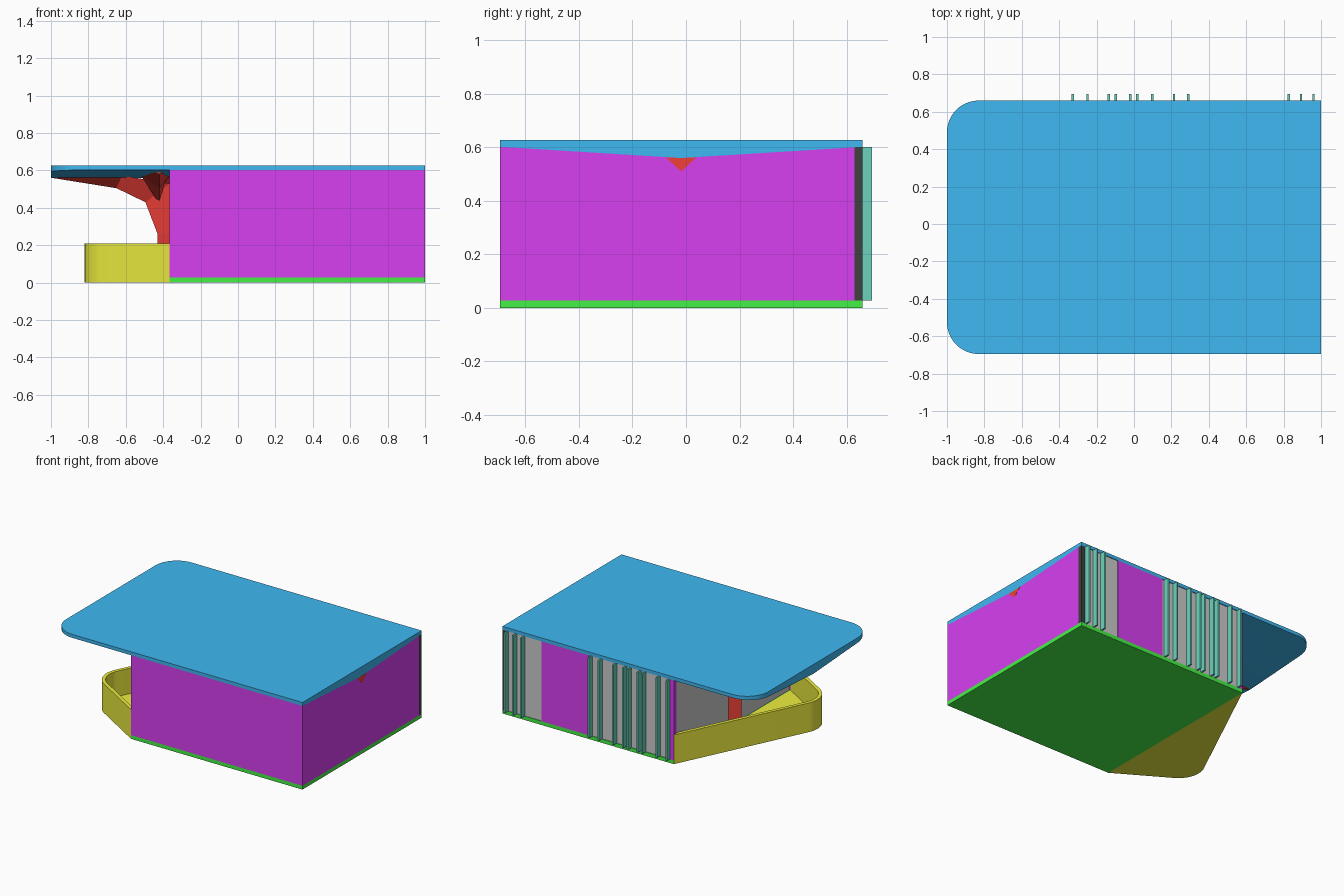
import bpy, bmesh, math
from mathutils import Vector

if "Cube" in bpy.data.objects:
    bpy.data.objects.remove(bpy.data.objects["Cube"])

Y0, Y1, YC = -0.695, 0.66, -0.018      # front, back and ridge line
XL, FLOOR, EAVE, RIDGE, TOP = -0.365, 0.027, 0.602, 0.56, 0.627


def mat(name, rgb):
    m = bpy.data.materials.new(name)
    m.diffuse_color = (*rgb, 1)
    m.use_nodes = True
    m.node_tree.nodes["Principled BSDF"].inputs["Base Color"].default_value = m.diffuse_color
    return m


BLUE = mat("blue", (0.05, 0.48, 0.88))
PURPLE = mat("purple", (0.68, 0.05, 0.88))
GREEN = mat("green", (0.06, 0.88, 0.06))
YELLOW = mat("yellow", (0.85, 0.85, 0.05))
RED = mat("red", (0.88, 0.05, 0.04))
TEAL = mat("teal", (0.15, 0.65, 0.5))
BLACK = mat("black", (0.05, 0.05, 0.05))


def build(name, verts, faces, material=None, smooth=False):
    bm = bmesh.new()
    vs = [bm.verts.new(v) for v in verts]
    for f in faces:
        bm.faces.new([vs[i] for i in f])
    bmesh.ops.recalc_face_normals(bm, faces=bm.faces)
    me = bpy.data.meshes.new(name)
    bm.to_mesh(me)
    bm.free()
    ob = bpy.data.objects.new(name, me)
    bpy.context.collection.objects.link(ob)
    if material:
        me.materials.append(material)
    if smooth:
        bpy.ops.object.select_all(action='DESELECT')
        ob.select_set(True)
        bpy.context.view_layer.objects.active = ob
        bpy.ops.object.shade_smooth_by_angle(angle=math.radians(30))
    return ob


def loft(name, rings, material=None, smooth=False):
    """Skin equal-length closed rings and cap both ends."""
    n = len(rings[0])
    faces = [range(n), range((len(rings) - 1) * n, len(rings) * n)]
    for k in range(len(rings) - 1):
        for i in range(n):
            j = (i + 1) % n
            faces.append((k * n + i, k * n + j, k * n + n + j, k * n + n + i))
    return build(name, [p for r in rings for p in r], faces, material, smooth)


def box(name, x0, x1, y0, y1, z0, z1, material=None):
    plan = [(x0, y0), (x1, y0), (x1, y1), (x0, y1)]
    return loft(name, [[(x, y, z) for x, y in plan] for z in (z0, z1)], material)


def underside(y):
    edge = Y0 if y < YC else Y1
    return RIDGE + (EAVE - RIDGE) * (y - YC) / (edge - YC)


def gable(name, x0, x1, y0, y1, material=None):
    """Cross wall whose top follows the roof's V underside."""
    prof = [(y0, FLOOR), (y1, FLOOR), (y1, underside(y1)), (YC, RIDGE), (y0, underside(y0))]
    return loft(name, [[(x, y, z) for y, z in prof] for x in (x0, x1)], material)


def fillet(a, c, b, r, n=16):
    """Points from a to b around corner c, rounded with radius r."""
    a, b, c = Vector(a), Vector(b), Vector(c)
    u, v = (a - c).normalized(), (b - c).normalized()
    half = u.angle(v) / 2
    p, q = c + u * r / math.tan(half), c + v * r / math.tan(half)
    o = c + (u + v).normalized() * r / math.sin(half)
    arc = []
    for i in range(n + 1):
        d = p.lerp(q, i / n) - o
        arc.append(o + d.normalized() * r)
    return [a] + arc + [b]


# Roof: flat top, V underside, two rounded corners
half1 = fillet((1, Y0), (-1, Y0), (-1, YC), 0.17)
half2 = fillet((-1, YC), (-1, Y1), (1, Y1), 0.17)
plan = half1 + half2[1:] + [Vector((1, YC))]
n, m = len(plan), len(half1) - 1
roof_v = [(p.x, p.y, underside(p.y)) for p in plan] + [(p.x, p.y, TOP) for p in plan]
roof_f = [(i, (i + 1) % n, (i + 1) % n + n, i + n) for i in range(n)]
roof_f += [range(n, 2 * n), list(range(m + 1)) + [n - 1], range(m, n)]
build("roof", roof_v, roof_f, BLUE, True)

# Floor slab and solid walls
box("floor_slab", XL, 1, Y0, Y1, 0, FLOOR, GREEN)
box("front_wall", XL, 1, Y0, Y0 + 0.03, FLOOR, EAVE, PURPLE)
gable("right_wall", 0.97, 1, Y0 + 0.03, 0.63, PURPLE)
box("back_wall_panel", 0.31, 0.69, 0.63, Y1, FLOOR, EAVE, PURPLE)
box("back_wall_end", XL, -0.335, 0.63, Y1, FLOOR, EAVE, PURPLE)
box("corner_post", 0.97, 1, 0.63, Y1, FLOOR, EAVE, BLACK)

# Glazing
box("back_glass_wide", -0.335, 0.31, 0.64, 0.655, FLOOR, EAVE)
box("back_glass_narrow", 0.69, 0.97, 0.64, 0.655, FLOOR, EAVE)
gable("left_glass", XL + 0.005, XL + 0.02, Y0 + 0.03, 0.63)

# Sun fins along the back glazing
for i, x in enumerate((-0.328, -0.248, -0.135, -0.098, -0.02, 0.018, 0.097,
                       0.214, 0.29, 0.828, 0.893, 0.96)):
    box(f"sun_fin_{i + 1}", x - 0.006, x + 0.006, 0.65, 0.695, FLOOR, EAVE, TEAL)

# Terrace: skewed triangle with a rounded tip, floor plus parapet
A, C, B = Vector((XL, Y0)), Vector((-0.87, -0.39)), Vector((XL, Y1))
T = 0.025
u, v = (A - C).normalized(), (B - C).normalized()
outer = fillet(A, C, B, 0.17)
corner = C + (u + v).normalized() * T / math.sin(u.angle(v) / 2)
inner = fillet(A + Vector((0, T / u.x)), corner, B - Vector((0, T / v.x)), 0.17 - T)
loft("terrace_floor", [[(p.x, p.y, z) for p in outer] for z in (0, FLOOR)], YELLOW, True)
loft("terrace_parapet", [[(o.x, o.y, 0.003), (o.x, o.y, 0.21), (i.x, i.y, 0.21), (i.x, i.y, 0.003)]
                         for o, i in zip(outer, inner)], YELLOW, True)

# Three-sided column that bends out into a cantilever under the roof
W = 0.058
stations = [((-0.43, FLOOR), (XL, FLOOR)), ((-0.43, 0.26), (XL, 0.26)),
            ((-0.495, 0.43), (XL, 0.53)), ((-0.65, 0.505), (-0.62, 0.572)),
            ((-0.995, 0.56), (-0.995, 0.575))]
loft("column_and_cantilever",
     [[(ax, YC, az), (bx, YC - W, bz), (bx, YC + W, bz)] for (ax, az), (bx, bz) in stations], RED)

# Side arms tapering out from the column head
for side, label in ((-1, "front"), (1, "back")):
    rings = []
    for dy, z, x0, x1, top in ((0, 0.42, -0.49, XL, 0.57), (0.12, 0.505, -0.52, XL, 0.575),
                               (0.45, 0.58, -0.46, -0.4, 0.592)):
        y = YC + side * dy
        rings.append([(-0.42, y, z), (x0, y, top), (x1, y, top)])
    loft(f"{label}_column_arm", rings, RED)

# Ridge beam, its end showing in the right wall
loft("ridge_beam", [[(x, YC, 0.51), (x, YC - W, 0.565 - 0.002), (x, YC, RIDGE), (x, YC + W, 0.563)]
                    for x in (-0.4, 1.001)], RED)
